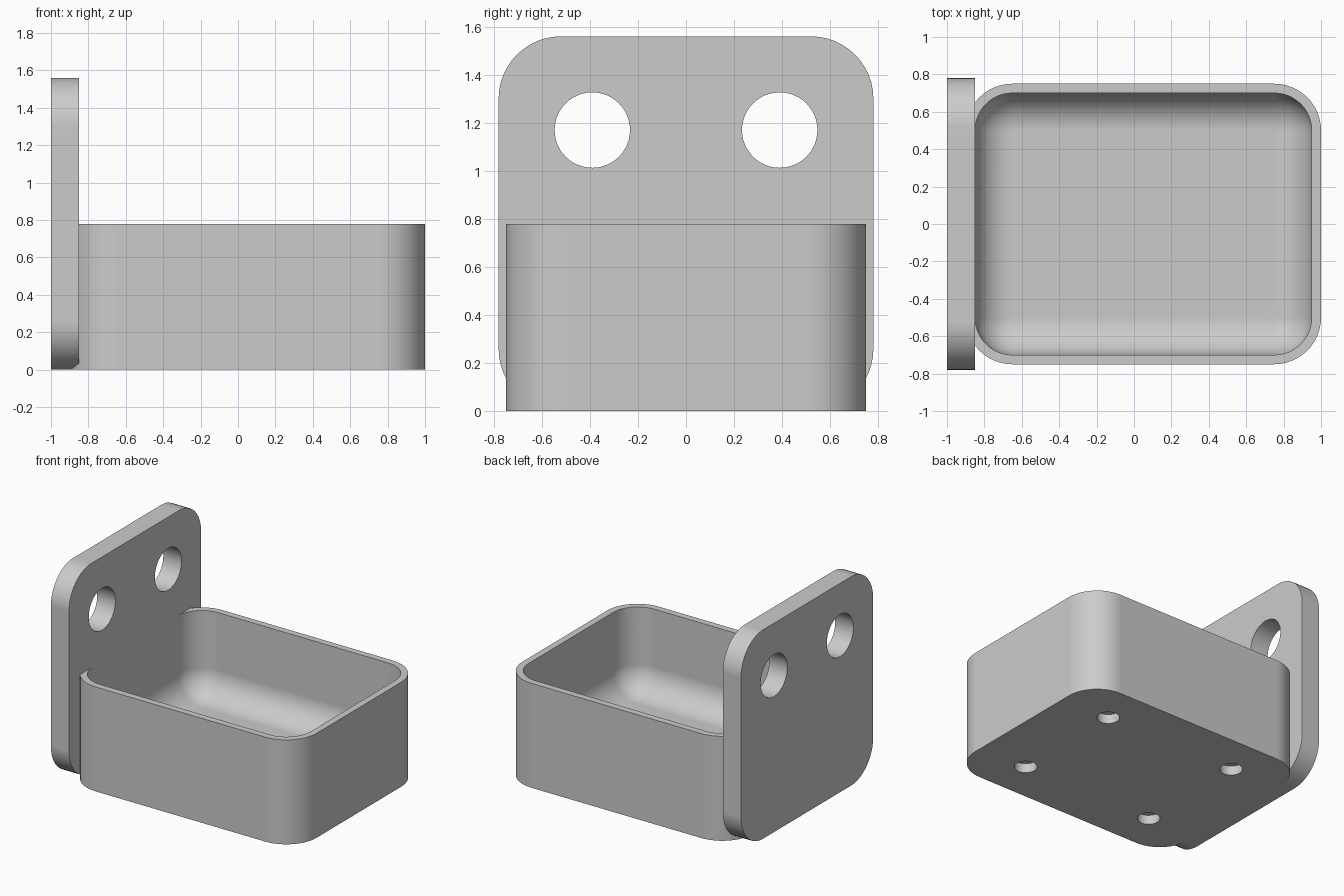
import bpy, bmesh
from math import sin, cos, pi, radians

cube = bpy.data.objects.get("Cube")
if cube:
    bpy.data.objects.remove(cube, do_unlink=True)

grey = bpy.data.materials.new("plain grey")
grey.use_nodes = True
colour = (0.6, 0.6, 0.6, 1)
grey.diffuse_color = colour
grey.node_tree.nodes["Principled BSDF"].inputs["Base Color"].default_value = colour


def rounded_rect(u0, u1, v0, v1, r, steps=12):
    """Counter-clockwise outline of a rectangle with round corners."""
    centres = [(u1 - r, v1 - r), (u0 + r, v1 - r), (u0 + r, v0 + r), (u1 - r, v0 + r)]
    return [(cu + r * cos(a), cv + r * sin(a))
            for q, (cu, cv) in enumerate(centres)
            for a in [(q + i / steps) * pi / 2 for i in range(steps + 1)]]


def loft(name, rings):
    """Join matching rings of points with quads and cap both ends."""
    bm = bmesh.new()
    loops = [[bm.verts.new(p) for p in ring] for ring in rings]
    for a, b in zip(loops, loops[1:]):
        for i in range(len(a)):
            j = (i + 1) % len(a)
            bm.faces.new((a[i], a[j], b[j], b[i]))
    bm.faces.new(loops[0][::-1])
    bm.faces.new(loops[-1])
    bmesh.ops.remove_doubles(bm, verts=bm.verts, dist=0.0001)
    bmesh.ops.recalc_face_normals(bm, faces=bm.faces)
    mesh = bpy.data.meshes.new(name)
    bm.to_mesh(mesh)
    bm.free()
    mesh.materials.append(grey)
    obj = bpy.data.objects.new(name, mesh)
    bpy.context.collection.objects.link(obj)
    return obj


def activate(obj):
    bpy.ops.object.select_all(action='DESELECT')
    obj.select_set(True)
    bpy.context.view_layer.objects.active = obj


def drill(obj, location, radius, depth, rotation=(0, 0, 0)):
    """Cut a round hole centred on location."""
    bpy.ops.mesh.primitive_cylinder_add(vertices=48, radius=radius, depth=depth,
                                        location=location, rotation=rotation)
    cutter = bpy.context.object
    cutter.name = "hole_cutter"
    cutter.hide_render = True
    cutter.data.materials.append(grey)
    cut = obj.modifiers.new("hole", 'BOOLEAN')
    cut.operation = 'DIFFERENCE'
    cut.solver = 'EXACT'
    cut.object = cutter
    activate(obj)
    bpy.ops.object.modifier_apply(modifier=cut.name)
    bpy.data.objects.remove(cutter, do_unlink=True)


def finish(obj):
    activate(obj)
    bpy.ops.object.shade_smooth_by_angle(angle=radians(30))
    normals = obj.modifiers.new("flat_face_normals", 'WEIGHTED_NORMAL')
    normals.keep_sharp = True


# Mounting plate with two screw holes
outline = rounded_rect(-0.78, 0.78, 0, 1.56, 0.26)
plate = loft("mounting_plate", [[(x, y, z) for y, z in outline] for x in (-1, -0.85)])
for side in (-1, 1):
    drill(plate, (-0.925, side * 0.39, 1.17), 0.157, 0.4, (0, pi / 2, 0))
finish(plate)

# Open bin: outer wall, rim, inner wall, then a fillet down to the floor
height, floor, fillet = 0.78, 0.15, 0.2


def outer_ring(z):
    return [(x, y, z) for x, y in rounded_rect(-0.9, 1, -0.75, 0.75, 0.25)]


def inner_ring(inset, z):
    return [(x, y, z) for x, y in rounded_rect(-0.85 + inset, 0.95 - inset,
                                               -0.7 + inset, 0.7 - inset, fillet - inset)]


rings = [outer_ring(0), outer_ring(height), inner_ring(0, height)]
for i in range(13):
    a = i / 12 * pi / 2
    rings.append(inner_ring(fillet * (1 - cos(a)), floor + fillet * (1 - sin(a))))
bin_body = loft("bin", rings)

# Four shallow round recesses underneath
for x in (-0.5, 0.6):
    for y in (-0.44, 0.44):
        drill(bin_body, (x, y, 0), 0.078, 0.14)
finish(bin_body)
